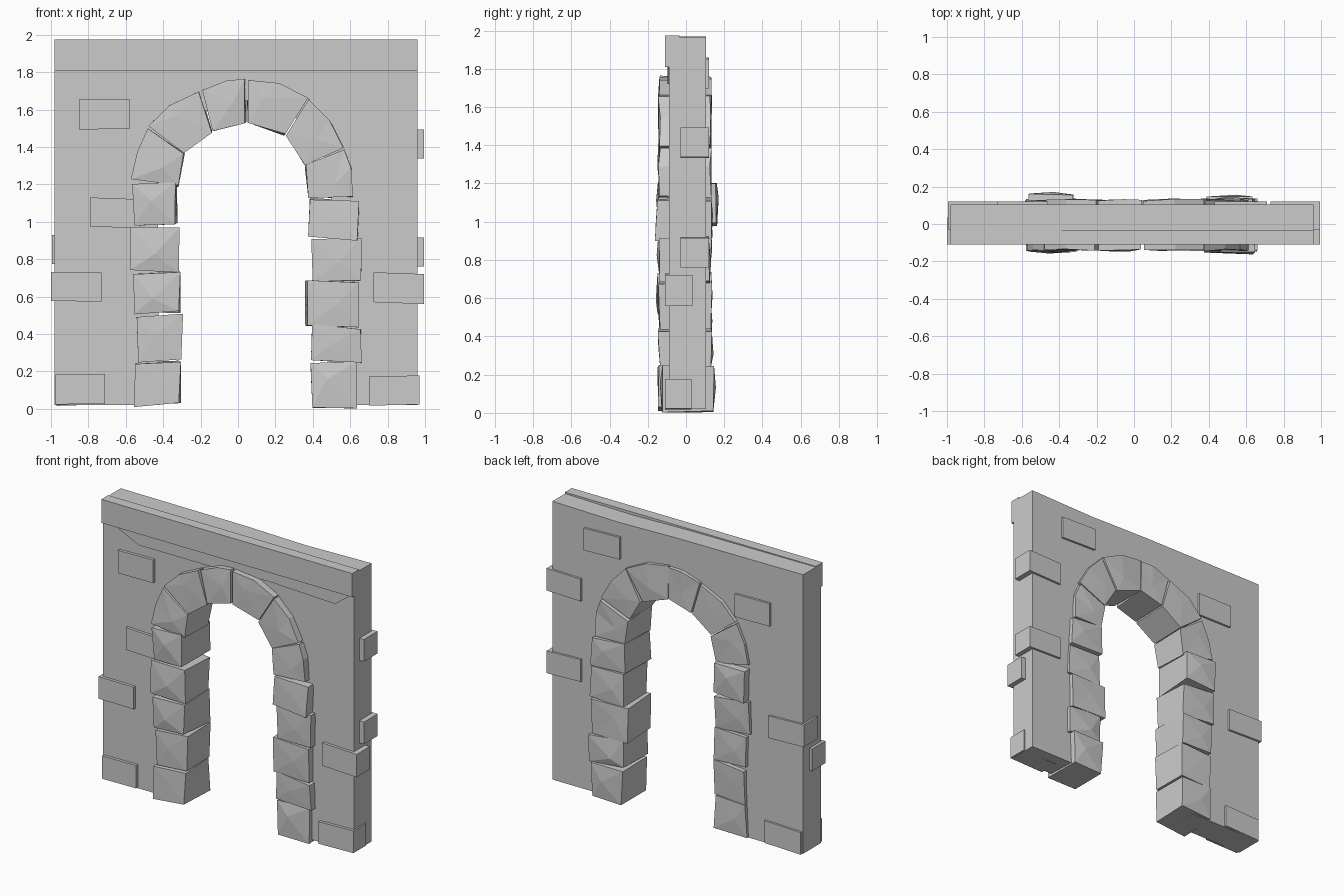
import bpy, bmesh, random
from mathutils import Vector

random.seed(4)


def prism(name, outline, y0, y1, jitter=0.0, bulge=0.0):
    """Extrude an (x, z) outline from y0 to y1, optionally rough-hewn."""
    bm = bmesh.new()
    front = [bm.verts.new((x, y0, z)) for x, z in outline]
    back = [bm.verts.new((x, y1, z)) for x, z in outline]
    n = len(outline)
    bm.faces.new(front)
    bm.faces.new(back[::-1])
    for i in range(n):
        j = (i + 1) % n
        bm.faces.new((front[j], front[i], back[i], back[j]))
    bmesh.ops.recalc_face_normals(bm, faces=bm.faces)
    if jitter:
        for v in bm.verts:
            v.co += Vector([random.uniform(-jitter, jitter) for _ in range(3)])
            v.co.z = max(v.co.z, 0.0)
        # chisel facets on the front and back
        bm.normal_update()
        faces = [f for f in bm.faces if abs(f.normal.y) > 0.7]
        for f in faces:
            normal = f.normal.copy()
            v = bmesh.ops.poke(bm, faces=[f])["verts"][0]
            v.co += normal * random.uniform(0, bulge)
            v.co.x += random.uniform(-0.05, 0.05)
            v.co.z += random.uniform(-0.05, 0.05)
    else:
        bmesh.ops.triangulate(bm, faces=[f for f in bm.faces if len(f.verts) > 4])
    me = bpy.data.meshes.new(name)
    bm.to_mesh(me)
    bm.free()
    ob = bpy.data.objects.new(name, me)
    bpy.context.collection.objects.link(ob)
    return ob


def rect(x0, x1, z0, z1, skew=0.0):
    return [(x0, z0 + skew), (x1, z0 - skew), (x1, z1 - skew), (x0, z1 + skew)]


# Wall with an arched opening hidden behind the stones
prism("wall", [
    (-0.98, 0.02), (-0.42, 0.02), (-0.43, 1.22), (-0.38, 1.42), (-0.18, 1.59),
    (0.04, 1.65), (0.30, 1.57), (0.46, 1.36), (0.50, 1.13), (0.50, 0.02),
    (0.96, 0.02), (0.96, 1.965), (0.45, 1.955), (0.0, 1.965), (-0.98, 1.97)],
    -0.09, 0.105)

# Top band and the worn ledge below it
prism("top_band", rect(-0.98, 0.96, 1.81, 1.975), -0.11, -0.035)
prism("worn_ledge", [(-0.70, 1.725), (-0.16, 1.725), (0.30, 1.74), (0.82, 1.72),
                     (0.94, 1.81), (-0.88, 1.81)], -0.098, -0.05)

# Jamb stones: x0, x1, z0, z1, front y, back y
jambs = [
    (-0.55, -0.31, 0.02, 0.25, -0.145, 0.125),
    (-0.54, -0.30, 0.255, 0.50, -0.14, 0.13),
    (-0.555, -0.31, 0.515, 0.73, -0.145, 0.125),
    (-0.575, -0.31, 0.74, 0.97, -0.135, 0.13),
    (-0.56, -0.33, 0.985, 1.20, -0.14, 0.155),
    (0.395, 0.63, 0.01, 0.25, -0.13, 0.14),
    (0.395, 0.655, 0.255, 0.44, -0.14, 0.13),
    (0.365, 0.64, 0.445, 0.68, -0.14, 0.13),
    (0.395, 0.655, 0.685, 0.905, -0.14, 0.125),
    (0.38, 0.64, 0.915, 1.115, -0.155, 0.13),
]
for x0, x1, z0, z1, y0, y1 in jambs:
    prism("jamb_stone", rect(x0, x1, z0, z1, random.uniform(-0.01, 0.01)),
          y0, y1, 0.008, 0.015)

# Wedge stones around the arch
wedges = [
    [(-0.57, 1.23), (-0.32, 1.19), (-0.29, 1.36), (-0.48, 1.505), (-0.535, 1.37)],
    [(-0.475, 1.51), (-0.29, 1.37), (-0.14, 1.48), (-0.205, 1.70), (-0.36, 1.625)],
    [(-0.195, 1.705), (-0.135, 1.48), (0.04, 1.53), (0.04, 1.76), (-0.06, 1.755)],
    [(0.05, 1.76), (0.05, 1.53), (0.25, 1.465), (0.37, 1.66), (0.22, 1.735)],
    [(0.375, 1.655), (0.26, 1.455), (0.355, 1.305), (0.565, 1.40), (0.49, 1.54)],
    [(0.57, 1.39), (0.36, 1.30), (0.38, 1.13), (0.61, 1.13), (0.605, 1.29)],
]
for outline in wedges:
    prism("arch_stone", outline, -0.14, 0.128, 0.006, 0.012)

# Bricks showing through the wall surface: x0, x1, z0, z1, y0, y1
bricks = [
    (-0.85, -0.58, 1.495, 1.655, -0.11, 0.0),
    (-0.79, -0.52, 0.97, 1.125, -0.11, 0.0),
    (-1.0, -0.73, 0.575, 0.73, -0.11, 0.035),
    (-0.975, -0.71, 0.025, 0.185, -0.11, 0.03),
    (0.725, 0.995, 0.565, 0.725, -0.11, 0.035),
    (0.70, 0.97, 0.02, 0.175, -0.11, 0.03),
    (0.73, 0.995, 1.335, 1.49, -0.03, 0.12),
    (0.73, 0.995, 0.765, 0.92, -0.03, 0.12),
    (0.43, 0.71, 1.70, 1.855, 0.0, 0.12),
    (-0.73, -0.46, 1.545, 1.705, 0.0, 0.12),
    (-0.995, -0.72, 0.77, 0.925, -0.03, 0.12),
    (-0.97, -0.69, 0.02, 0.175, -0.02, 0.12),
]
for x0, x1, z0, z1, y0, y1 in bricks:
    prism("brick", rect(x0, x1, z0, z1, random.uniform(-0.005, 0.005)), y0, y1)
